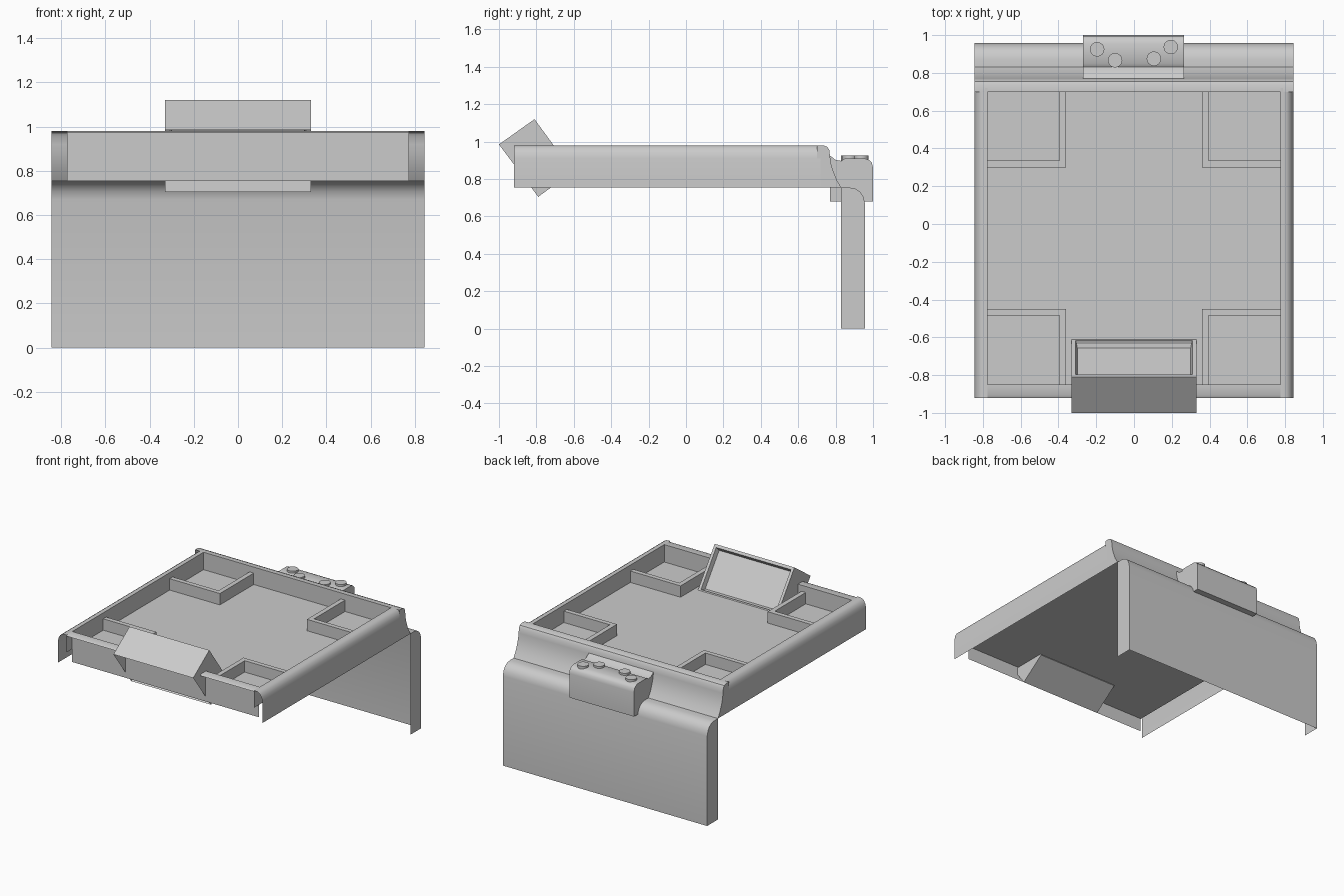
import bpy, bmesh
from mathutils import Vector

cube = bpy.data.objects.get("Cube")
if cube:
    bpy.data.objects.remove(cube, do_unlink=True)

grey = bpy.data.materials.new("plain grey")
grey.use_nodes = True
grey.diffuse_color = (0.6, 0.6, 0.6, 1)
grey.node_tree.nodes["Principled BSDF"].inputs["Base Color"].default_value = (0.6, 0.6, 0.6, 1)


def finish(name, bm):
    mesh = bpy.data.meshes.new(name)
    bm.to_mesh(mesh)
    bm.free()
    mesh.materials.append(grey)
    ob = bpy.data.objects.new(name, mesh)
    bpy.context.collection.objects.link(ob)
    bpy.ops.object.select_all(action='DESELECT')
    ob.select_set(True)
    bpy.context.view_layer.objects.active = ob
    bpy.ops.object.shade_smooth_by_angle(angle=0.6)
    return ob


def sheet(name, path, start, end, axis='x'):
    """Sweep an open path along x (points are y, z) or y (points are x, z)."""
    bm = bmesh.new()
    place = (lambda s, a, b: (s, a, b)) if axis == 'x' else (lambda s, a, b: (a, s, b))
    rows = [[bm.verts.new(place(s, a, b)) for a, b in path] for s in (start, end)]
    for i in range(len(path) - 1):
        bm.faces.new((rows[0][i], rows[1][i], rows[1][i + 1], rows[0][i + 1]))
    return finish(name, bm)


def plate(name, outline, x):
    """A flat side plate at x, facing outwards."""
    bm = bmesh.new()
    face = bm.faces.new([bm.verts.new((x, y, z)) for y, z in outline])
    face.normal_update()
    if face.normal.x * x < 0:
        face.normal_flip()
    return finish(name, bm)


def solid(profile, x0, x1):
    """A closed profile of (y, z) points extruded along x."""
    bm = bmesh.new()
    face = bm.faces.new([bm.verts.new((x0, y, z)) for y, z in profile])
    new = bmesh.ops.extrude_face_region(bm, geom=[face])["geom"]
    bmesh.ops.translate(bm, vec=(x1 - x0, 0, 0),
                        verts=[g for g in new if isinstance(g, bmesh.types.BMVert)])
    bmesh.ops.recalc_face_normals(bm, faces=bm.faces)
    return bm


def remove_facing(bm, direction):
    """Leave the shell open on the side that faces the given direction."""
    bm.normal_update()
    face = max(bm.faces, key=lambda f: f.normal.dot(Vector(direction)))
    bmesh.ops.delete(bm, geom=[face], context='FACES')


def box(name, x0, x1, y0, y1, z0, z1):
    finish(name, solid([(y0, z0), (y1, z0), (y1, z1), (y0, z1)], x0, x1))


HALF, INNER = 0.845, 0.775
FRONT, BACK = -0.85, 0.70
BASE, FLOOR, TOP = 0.755, 0.85, 0.98

# Thin playing bed, open underneath
sheet("bed", [(FRONT, FLOOR), (BACK, FLOOR)], -INNER, INNER)

# Side rims: hanging skirt, rounded top and inner wall
for side, word in ((1, "left"), (-1, "right")):
    rim = [(HALF, BASE), (HALF, 0.91), (0.84, 0.942), (0.826, 0.966),
           (0.808, 0.978), (0.79, TOP), (INNER, TOP), (INNER, FLOOR)]
    path = [(side * x, z) for x, z in rim]
    sheet(word + "_rim", path if side > 0 else path[::-1], -0.92, 0.72, 'y')

# Front rim: thin top strip with inner wall, and the front wall below it
sheet("front_rim", [(-0.92, 0.972), (-0.905, TOP), (FRONT, TOP), (FRONT, FLOOR)], -INNER, INNER)
sheet("front_wall", [(FRONT - 0.006, BASE), (FRONT - 0.006, TOP)], -INNER, INNER)

# Back rim flows through a cove into the hanging panel
cove = [(BACK, TOP), (0.735, TOP), (0.755, 0.972), (0.766, 0.955), (0.77, 0.92),
        (0.776, 0.88), (0.788, 0.84), (0.806, 0.795), (0.83, BASE)]
panel = [(0.83, BASE), (0.87, BASE), (0.905, 0.749), (0.93, 0.732),
         (0.948, 0.705), (0.957, 0.67), (0.957, 0)]
sheet("back_inner_wall", [(BACK, FLOOR), (BACK, TOP)], -INNER, INNER)
sheet("back_rim_and_panel", cove + panel[1:], -HALF, HALF)
for side, word in ((1, "left"), (-1, "right")):
    plate(word + "_rim_end", [(BACK, BASE)] + cove, side * HALF)
    plate(word + "_panel_end", panel + [(0.83, 0)], side * HALF)

# Corner trays: two low walls each
WALL = 0.035
for sx, across in ((1, "left"), (-1, "right")):
    for along, edge, lip, turn in (("front", FRONT, -0.45, -1), ("back", BACK, 0.30, 1)):
        name = along + "_" + across + "_tray"
        xs = sorted((sx * 0.36, sx * (0.36 + WALL)))
        ys = sorted((lip, edge))
        box(name + "_side", xs[0], xs[1], ys[0], ys[1], FLOOR, 0.935)
        xs = sorted((sx * 0.36, sx * INNER))
        ys = sorted((lip, lip + turn * WALL))
        box(name + "_end", xs[0], xs[1], ys[0], ys[1], FLOOR, 0.935)

# Tilted display console, open at the front, with a recessed screen facing the bed
bm = solid([(-1.0, 0.985), (-0.81, 1.12), (-0.605, 0.84), (-0.79, 0.705)], -0.33, 0.33)
remove_facing(bm, (0, -0.8, -0.6))
facing = Vector((0, 0.8, 0.6))
bm.normal_update()
screen = max(bm.faces, key=lambda f: f.normal.dot(facing))
bmesh.ops.inset_region(bm, faces=[screen], thickness=0.03)
bmesh.ops.inset_region(bm, faces=[screen], thickness=0.012)
bmesh.ops.translate(bm, vec=facing * -0.035, verts=screen.verts)
finish("display_console", bm)

# Control box behind the rim, open towards the bed
bm = solid([(0.77, 0.68), (0.77, 0.925), (0.80, 0.902), (0.83, 0.897), (0.85, 0.91),
            (0.955, 0.91), (0.98, 0.902), (0.994, 0.887), (1.0, 0.86), (1.0, 0.68)], -0.27, 0.265)
remove_facing(bm, (0, -1, 0))
finish("control_box", bm)

# Control buttons
for i, (x, y) in enumerate(((-0.195, 0.925), (-0.10, 0.867), (0.105, 0.875), (0.195, 0.937))):
    bm = bmesh.new()
    bmesh.ops.create_cone(bm, cap_ends=True, segments=32, radius1=0.038, radius2=0.038, depth=0.03)
    bmesh.ops.translate(bm, vec=(x, y, 0.91), verts=bm.verts)
    finish("button_%d" % (i + 1), bm)
